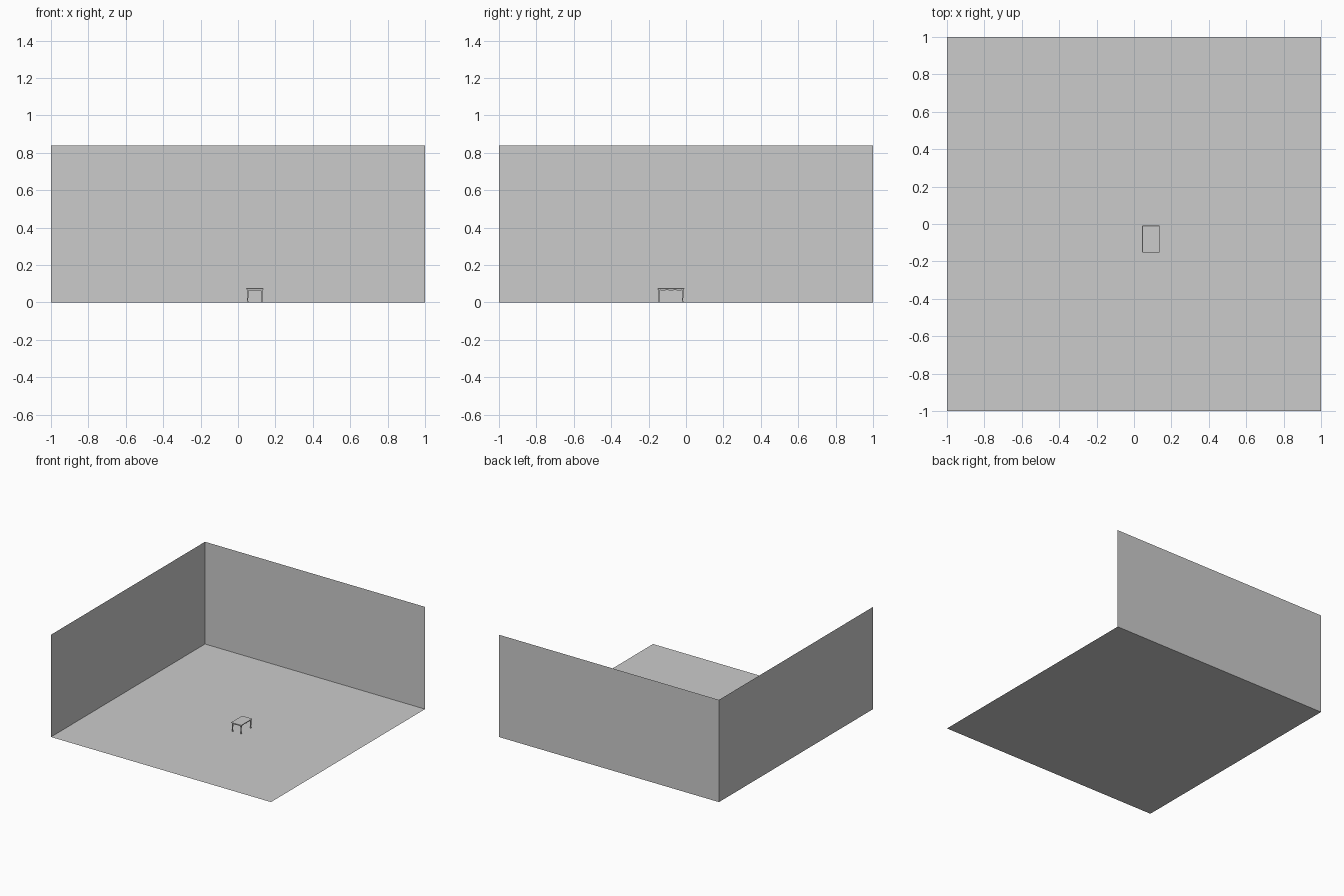
import bpy, bmesh, math

if "Cube" in bpy.data.objects:
    bpy.data.objects.remove(bpy.data.objects["Cube"])


def mesh_object(name, bm):
    bmesh.ops.recalc_face_normals(bm, faces=bm.faces[:])
    me = bpy.data.meshes.new(name)
    bm.to_mesh(me)
    bm.free()
    ob = bpy.data.objects.new(name, me)
    bpy.context.collection.objects.link(ob)
    return ob


def panel(name, corners):
    bm = bmesh.new()
    bm.faces.new([bm.verts.new(c) for c in corners])
    return mesh_object(name, bm)


def box(name, x0, x1, y0, y1, z0, z1, bevel=0):
    bm = bmesh.new()
    bmesh.ops.create_cube(bm, size=1)
    for v in bm.verts:
        v.co = ((x0 + x1) / 2 + v.co.x * (x1 - x0),
                (y0 + y1) / 2 + v.co.y * (y1 - y0),
                (z0 + z1) / 2 + v.co.z * (z1 - z0))
    if bevel:
        bmesh.ops.bevel(bm, geom=bm.edges[:], offset=bevel, segments=2,
                        profile=0.5, affect='EDGES')
    return mesh_object(name, bm)


# Room: floor and two thin walls
H = 0.84
panel("floor", [(-1, -1, 0), (1, -1, 0), (1, 1, 0), (-1, 1, 0)])
panel("back_wall", [(-1, 1, 0), (1, 1, 0), (1, 1, H), (-1, 1, H)])
panel("left_wall", [(-1, -1, 0), (-1, 1, 0), (-1, 1, H), (-1, -1, H)])

# Small table
X0, X1, Y0, Y1, TOP = 0.044, 0.136, -0.152, -0.009, 0.076
CX, CY = (X0 + X1) / 2, (Y0 + Y1) / 2
LX, LY = 0.038, 0.063
box("table_top", X0, X1, Y0, Y1, TOP - 0.006, TOP, 0.0015)

# Tapered legs with a small foot: (height, half width)
LEG = [(0, 0.003), (0.005, 0.004), (0.009, 0.0025), (0.045, 0.0032), (0.06, 0.0045), (0.07, 0.0045)]
for sx, side in ((-1, "left"), (1, "right")):
    for sy, end in ((-1, "front"), (1, "back")):
        bm = bmesh.new()
        rings = [[bm.verts.new((CX + sx * LX + a * w, CY + sy * LY + b * w, z))
                  for a, b in ((-1, -1), (1, -1), (1, 1), (-1, 1))] for z, w in LEG]
        for lo, hi in zip(rings, rings[1:]):
            for i in range(4):
                bm.faces.new((lo[i], lo[(i + 1) % 4], hi[(i + 1) % 4], hi[i]))
        bm.faces.new(rings[0])
        bm.faces.new(rings[-1])
        mesh_object(f"{end}_{side}_leg", bm)

# Short aprons, and long aprons with a scalloped lower edge
for sy, end in ((-1, "front"), (1, "back")):
    y = CY + sy * LY
    box(f"{end}_apron", CX - LX, CX + LX, y - 0.002, y + 0.002, 0.063, 0.071)
N = 24
for sx, side in ((-1, "left"), (1, "right")):
    bm = bmesh.new()
    x = CX + sx * LX - 0.002
    lower = []
    for i in range(N + 1):
        t = 2 * i / N - 1
        drop = 0.0025 * math.cos(3 * math.pi * t) * (1 - 0.4 * abs(t))
        lower.append(bm.verts.new((x, CY + t * LY, 0.0645 - drop)))
    upper = [bm.verts.new((x, v.co.y, 0.071)) for v in lower]
    faces = [bm.faces.new((lower[i], lower[i + 1], upper[i + 1], upper[i])) for i in range(N)]
    ext = bmesh.ops.extrude_face_region(bm, geom=faces, use_keep_orig=True)
    bmesh.ops.translate(bm, vec=(0.004, 0, 0),
                        verts=[g for g in ext["geom"] if isinstance(g, bmesh.types.BMVert)])
    mesh_object(f"{side}_apron", bm)
